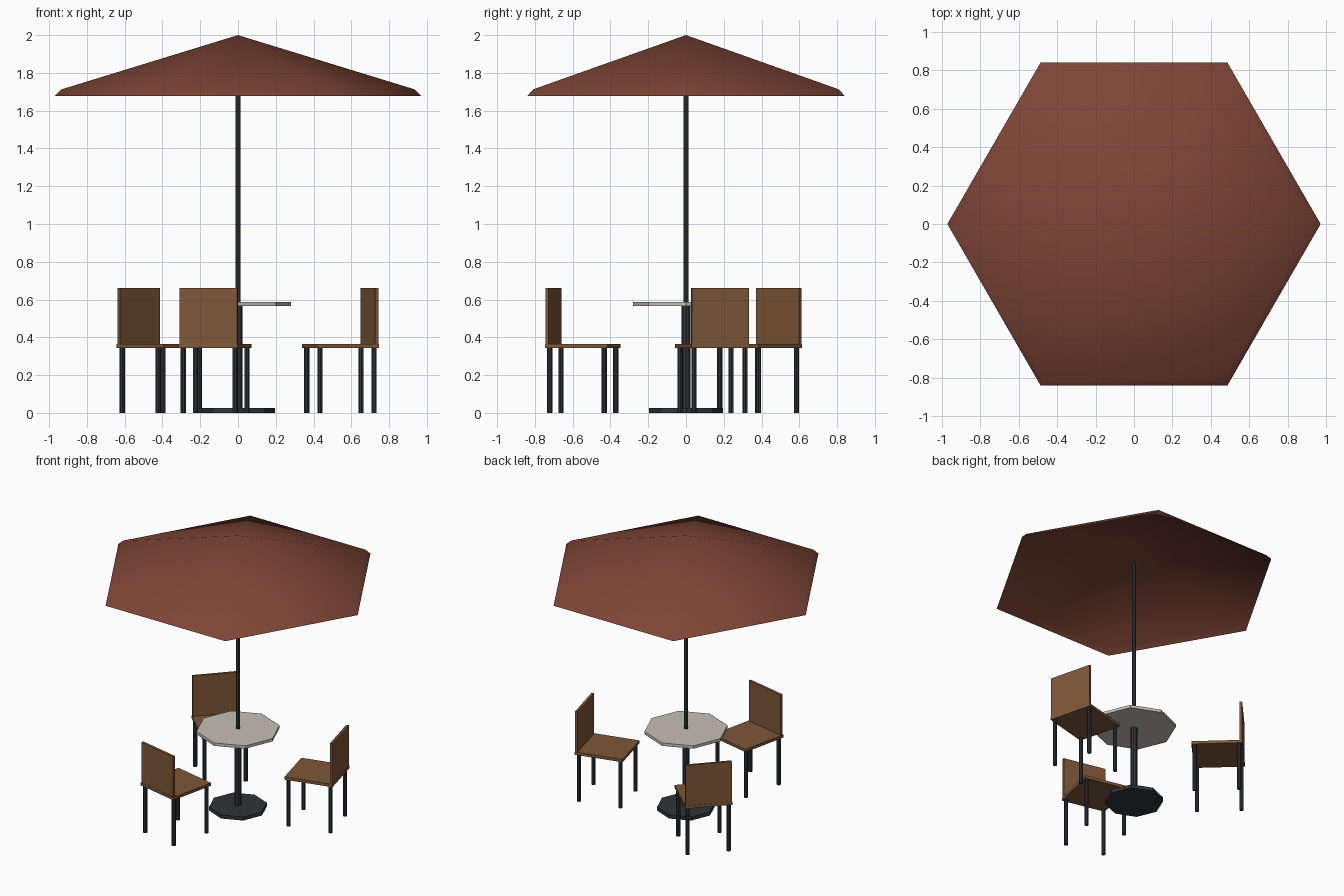
import bpy, bmesh
from math import radians, cos, sin, tau
from mathutils import Matrix

if "Cube" in bpy.data.objects:
    bpy.data.objects.remove(bpy.data.objects["Cube"])


def material(name, rgb):
    m = bpy.data.materials.new(name)
    m.diffuse_color = (*rgb, 1)
    m.use_nodes = True
    m.node_tree.nodes["Principled BSDF"].inputs["Base Color"].default_value = m.diffuse_color
    return m


FABRIC = material("fabric", (0.21, 0.06, 0.037))
WOOD = material("wood", (0.21, 0.095, 0.04))
STONE = material("stone", (0.56, 0.52, 0.46))
METAL = material("metal", (0.03, 0.034, 0.04))


def finish(bm, name, mat, matrix=Matrix(), smooth=False):
    bm.transform(matrix)
    bmesh.ops.recalc_face_normals(bm, faces=bm.faces)
    for f in bm.faces:
        f.smooth = smooth
    me = bpy.data.meshes.new(name)
    bm.to_mesh(me)
    bm.free()
    me.materials.append(mat)
    ob = bpy.data.objects.new(name, me)
    bpy.context.collection.objects.link(ob)
    return ob


def rod(name, r, z0, z1, mat, x=0, y=0, matrix=Matrix(), sides=8):
    bm = bmesh.new()
    bmesh.ops.create_cone(bm, cap_ends=True, segments=sides,
                          radius1=r, radius2=r, depth=z1 - z0)
    finish(bm, name, mat, matrix @ Matrix.Translation((x, y, (z0 + z1) / 2)))


def box(name, size, centre, mat, matrix):
    bm = bmesh.new()
    bmesh.ops.create_cube(bm, size=1)
    finish(bm, name, mat, matrix @ Matrix.Translation(centre) @ Matrix.Diagonal((*size, 1)))


# Table: octagonal top, stem and foot, with the parasol pole above
rod("table_foot", 0.195, 0, 0.026, METAL)
rod("table_stem", 0.023, 0.02, 0.57, METAL)
rod("table_top", 0.28, 0.566, 0.587, STONE)
rod("parasol_pole", 0.0145, 0.57, 1.83, METAL)

# Parasol canopy: open six-sided sheet with a steeper lip
bm = bmesh.new()
rings = [[bm.verts.new((r * cos(i * tau / 6), r * sin(i * tau / 6), z)) for i in range(6)]
         for r, z in ((0.971, 1.677), (0.934, 1.713))]
apex = bm.verts.new((0, 0, 2))
for i in range(6):
    j = (i + 1) % 6
    bm.faces.new((rings[0][i], rings[0][j], rings[1][j], rings[1][i]))
    bm.faces.new((rings[1][i], rings[1][j], apex))
finish(bm, "parasol_canopy", FABRIC, smooth=True)

# Three chairs facing the table; local +x points away from it
for n, angle in enumerate((14.5, 137, -102.5), 1):
    m = Matrix.Rotation(radians(angle), 4, 'Z') @ Matrix.Translation((0.56, 0, 0))
    box(f"chair_{n}_seat", (0.34, 0.32, 0.021), (0, 0, 0.3545), WOOD, m)
    box(f"chair_{n}_back", (0.018, 0.313, 0.31), (0.159, 0, 0.506), WOOD, m)
    for sx, end in ((-1, "front"), (1, "back")):
        for sy, side in ((-1, "right"), (1, "left")):
            rod(f"chair_{n}_{end}_{side}_leg", 0.014, 0, 0.346, METAL,
                sx * 0.148, sy * 0.14, m)
